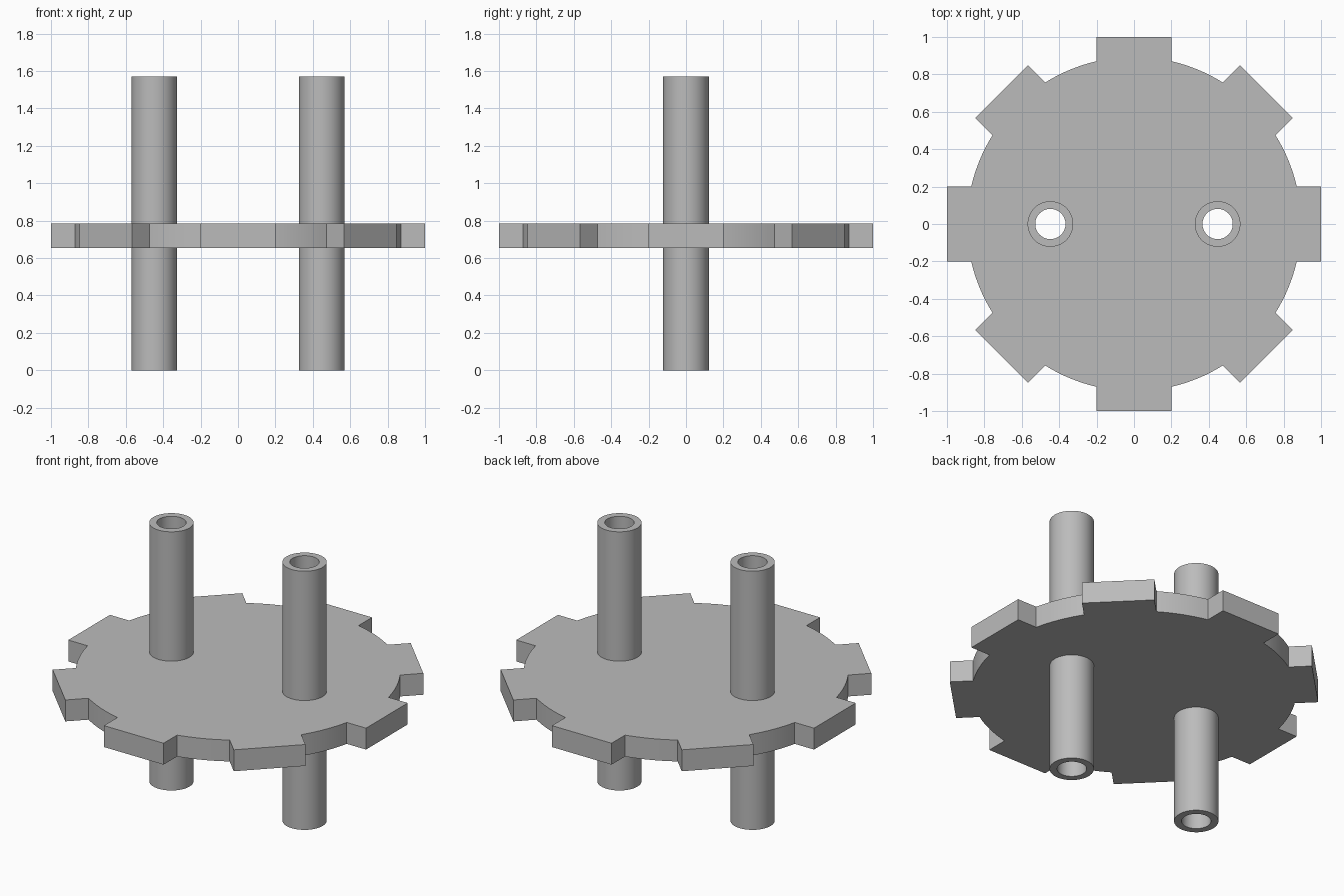
import bpy, bmesh
from math import sin, cos, pi, asin, sqrt
from mathutils import Matrix, Vector

cube = bpy.data.objects.get("Cube")
if cube:
    bpy.data.objects.remove(cube, do_unlink=True)

DISC_R, TOOTH_HALF, TEETH = 0.893, 0.2, 8
PLATE_LOW, PLATE_HIGH = 0.655, 0.785
TUBE_X, TUBE_OUT, TUBE_IN, TUBE_TOP = 0.447, 0.122, 0.081, 1.57

grey = bpy.data.materials.new("plain grey")
grey.use_nodes = True
colour = (0.5, 0.5, 0.5, 1)
grey.diffuse_color = colour
grey.node_tree.nodes["Principled BSDF"].inputs["Base Color"].default_value = colour


def make_object(name, bm):
    bmesh.ops.recalc_face_normals(bm, faces=bm.faces)
    mesh = bpy.data.meshes.new(name)
    bm.to_mesh(mesh)
    bm.free()
    mesh.materials.append(grey)
    obj = bpy.data.objects.new(name, mesh)
    bpy.context.collection.objects.link(obj)
    return obj


def select_only(obj):
    bpy.ops.object.select_all(action='DESELECT')
    obj.select_set(True)
    bpy.context.view_layer.objects.active = obj


def smooth(obj):
    select_only(obj)
    bpy.ops.object.shade_smooth_by_angle(angle=pi / 6)


# Toothed plate: one tooth and one arc, repeated around the centre
def plate_outline(arc_steps=8):
    root = asin(TOOTH_HALF / DISC_R)
    step = 2 * pi / TEETH
    section = [Vector((1, -TOOTH_HALF, 0)), Vector((1, TOOTH_HALF, 0))]
    for i in range(arc_steps + 1):
        a = root + (step - 2 * root) * i / arc_steps
        section.append(Vector((DISC_R * cos(a), DISC_R * sin(a), 0)))
    return [Matrix.Rotation(step * k, 3, 'Z') @ p for k in range(TEETH) for p in section]


bm = bmesh.new()
face = bm.faces.new([bm.verts.new((p.x, p.y, PLATE_LOW)) for p in plate_outline()])
top = bmesh.ops.extrude_face_region(bm, geom=[face], use_keep_orig=True)
bmesh.ops.translate(bm, vec=(0, 0, PLATE_HIGH - PLATE_LOW),
                    verts=[g for g in top["geom"] if isinstance(g, bmesh.types.BMVert)])
plate = make_object("toothed_plate", bm)

# Holes in the plate, hidden inside the tube walls
bm = bmesh.new()
for side in (-1, 1):
    bmesh.ops.create_cone(bm, cap_ends=True, segments=48, depth=1,
                          radius1=(TUBE_IN + TUBE_OUT) / 2, radius2=(TUBE_IN + TUBE_OUT) / 2,
                          matrix=Matrix.Translation((side * TUBE_X, 0, 0.7)))
cutter = make_object("hole_cutter", bm)
cutter.hide_render = True
cut = plate.modifiers.new("holes", 'BOOLEAN')
cut.operation, cut.solver, cut.object = 'DIFFERENCE', 'EXACT', cutter
select_only(plate)
bpy.ops.object.modifier_apply(modifier=cut.name)
bpy.data.objects.remove(cutter, do_unlink=True)
smooth(plate)

# Hollow tubes: a rectangular wall section spun about each tube's axis
for name, x in (("right_tube", -TUBE_X), ("left_tube", TUBE_X)):
    bm = bmesh.new()
    wall = [(TUBE_IN, 0), (TUBE_OUT, 0), (TUBE_OUT, TUBE_TOP), (TUBE_IN, TUBE_TOP)]
    verts = [bm.verts.new((r, 0, z)) for r, z in wall]
    edges = [bm.edges.new((verts[i], verts[(i + 1) % 4])) for i in range(4)]
    bmesh.ops.spin(bm, geom=verts + edges, cent=(0, 0, 0), axis=(0, 0, 1),
                   angle=2 * pi, steps=48, use_merge=True)
    bmesh.ops.remove_doubles(bm, verts=bm.verts, dist=0.0001)
    tube = make_object(name, bm)
    tube.location.x = x
    smooth(tube)
